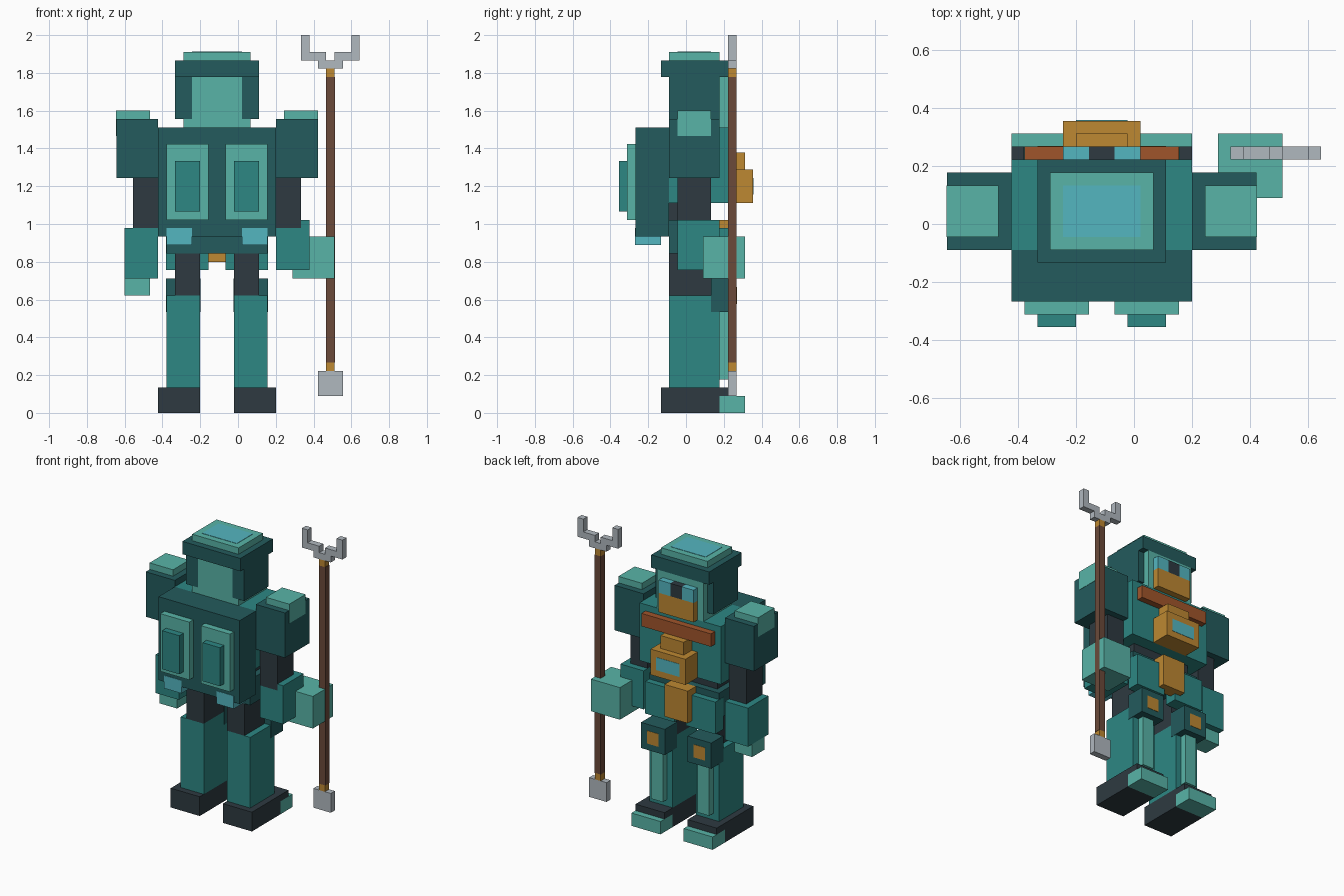
import bpy, bmesh
from mathutils import Vector

if "Cube" in bpy.data.objects:
    bpy.data.objects.remove(bpy.data.objects["Cube"])

U = 2 / 45      # one block unit
CX = -2.5       # body centre line in block units
E = 0.05        # tiny lift for plates and overlays


def linear(c):
    c /= 255
    return c / 12.92 if c <= 0.04045 else ((c + 0.055) / 1.055) ** 2.4


def material(name, *rgb):
    m = bpy.data.materials.new(name)
    m.use_nodes = True
    col = [linear(c) for c in rgb] + [1]
    m.diffuse_color = col
    m.node_tree.nodes["Principled BSDF"].inputs["Base Color"].default_value = col
    return m


LIGHT = material("light teal", 88, 180, 167)
MID = material("mid teal", 45, 135, 132)
DARK = material("dark teal", 35, 91, 93)
COAL = material("charcoal", 46, 58, 65)
CYAN = material("cyan glow", 84, 182, 192)
GOLD = material("gold", 189, 136, 50)
COPPER = material("copper", 160, 85, 43)
WOOD = material("brown wood", 107, 74, 58)
STEEL = material("grey steel", 176, 184, 191)


def box(name, mat, x, y, z):
    """Block between (min, max) pairs, x measured from the body centre."""
    lo, hi = Vector((x[0] + CX, y[0], z[0])) * U, Vector((x[1] + CX, y[1], z[1])) * U
    bm = bmesh.new()
    bmesh.ops.create_cube(bm, size=1)
    bmesh.ops.scale(bm, vec=hi - lo, verts=bm.verts)
    mesh = bpy.data.meshes.new(name)
    bm.to_mesh(mesh)
    bm.free()
    mesh.materials.append(mat)
    ob = bpy.data.objects.new(name, mesh)
    ob.location = (lo + hi) / 2
    bpy.context.collection.objects.link(ob)


def mid(name, mat, half, y, z):
    """Block centred on the body."""
    box(name, mat, (-half, half), y, z)


def pair(name, mat, x, y, z):
    """Mirrored left and right blocks."""
    box("left_" + name, mat, x, y, z)
    box("right_" + name, mat, (-x[1], -x[0]), y, z)


# Feet and legs
pair("heel", COAL, (2, 7), (-3, 4), (0, 3))
pair("instep", COAL, (2, 7), (4, 6), (2, 3))
pair("toe", LIGHT, (2, 7), (4, 7), (0, 2))
pair("calf", MID, (2, 6), (-2, 4), (3, 14))
pair("shin_strip", LIGHT, (3, 5), (4, 5), (4, 12))
pair("knee_guard", DARK, (2 - E, 6 + E), (3, 6), (12, 16))
pair("knee_plate", GOLD, (3, 5), (6, 6 + E), (13, 15))
pair("thigh", COAL, (2, 5), (-2, 3), (14, 19))

# Torso
mid("pelvis", DARK, 6, (-2, 4), (19, 23))
pair("hip_guard", MID, (1, 6 + E), (3, 5), (17, 22))
mid("belt_buckle", GOLD, 2, (4, 6), (18, 23))
mid("waist", COAL, 5, (-2, 3), (23, 25))
mid("chest", MID, 7, (-2, 5), (25, 34))
mid("chest_device", GOLD, 3, (5, 8), (25, 29))
mid("device_window", CYAN, 2, (8, 8 + E), (26, 28))
mid("device_cap", GOLD, 2, (5, 7), (29, 31))
mid("collar_bar", COPPER, 6, (5, 6), (31, 33))

# Backpack
mid("backpack", DARK, 7, (-6, -2), (21, 34))
pair("pack_panel", LIGHT, (1, 6), (-7, -6), (23, 32))
pair("pack_tank", MID, (2, 5), (-8, -7), (24, 30))
pair("thruster", CYAN, (3, 6), (-6 - E, -3), (20, 22))

# Arms
pair("shoulder", DARK, (7, 12), (-2, 4), (28, 35))
pair("shoulder_cap", LIGHT, (8, 12 + E), (-1, 3), (33, 36))
pair("upper_arm", COAL, (7, 10), (-1, 3), (22, 28))
box("left_forearm", MID, (7, 11), (-1, 4), (17, 23))
box("left_hand", LIGHT, (9, 14), (2, 7), (16, 21))
box("right_forearm", MID, (-11, -7), (-1, 4), (16, 22))
box("right_hand", LIGHT, (-11, -8), (0, 3), (14, 16))

# Head and helmet
mid("head", LIGHT, 4, (-2, 5), (34, 40))
pair("cheek_guard", DARK, (3, 5), (-2 - E, 4), (35, 40))
mid("helmet_brim", DARK, 5, (-3, 5), (40, 42))
mid("helmet_crown", LIGHT, 4, (-2, 4), (42, 43))
mid("crown_plate", CYAN, 3, (-1, 3), (43, 43 + E))
pair("eye", CYAN, (1, 3), (5, 6), (37, 39))
mid("nose_bridge", COAL, 1, (5, 6), (37, 39))
mid("face_mask", GOLD, 3, (5, 6), (34, 37))

# Staff with forked head
SY = (5, 6)
box("staff_weight", STEEL, (12, 15), SY, (2, 5))
box("staff_lower_ring", GOLD, (13, 14), SY, (5, 6))
box("staff_pole", WOOD, (13, 14 + E), SY, (6, 40))
box("staff_upper_ring", GOLD, (13, 14), SY, (40, 41))
box("fork_base", STEEL, (12, 15), SY, (41, 42))
for side, x0, tip in (("inner", 10, 10), ("outer", 14, 16)):
    box(side + "_fork_arm", STEEL, (x0, x0 + 3), SY, (42, 43))
    box(side + "_fork_prong", STEEL, (tip, tip + 1), SY, (43, 45))
